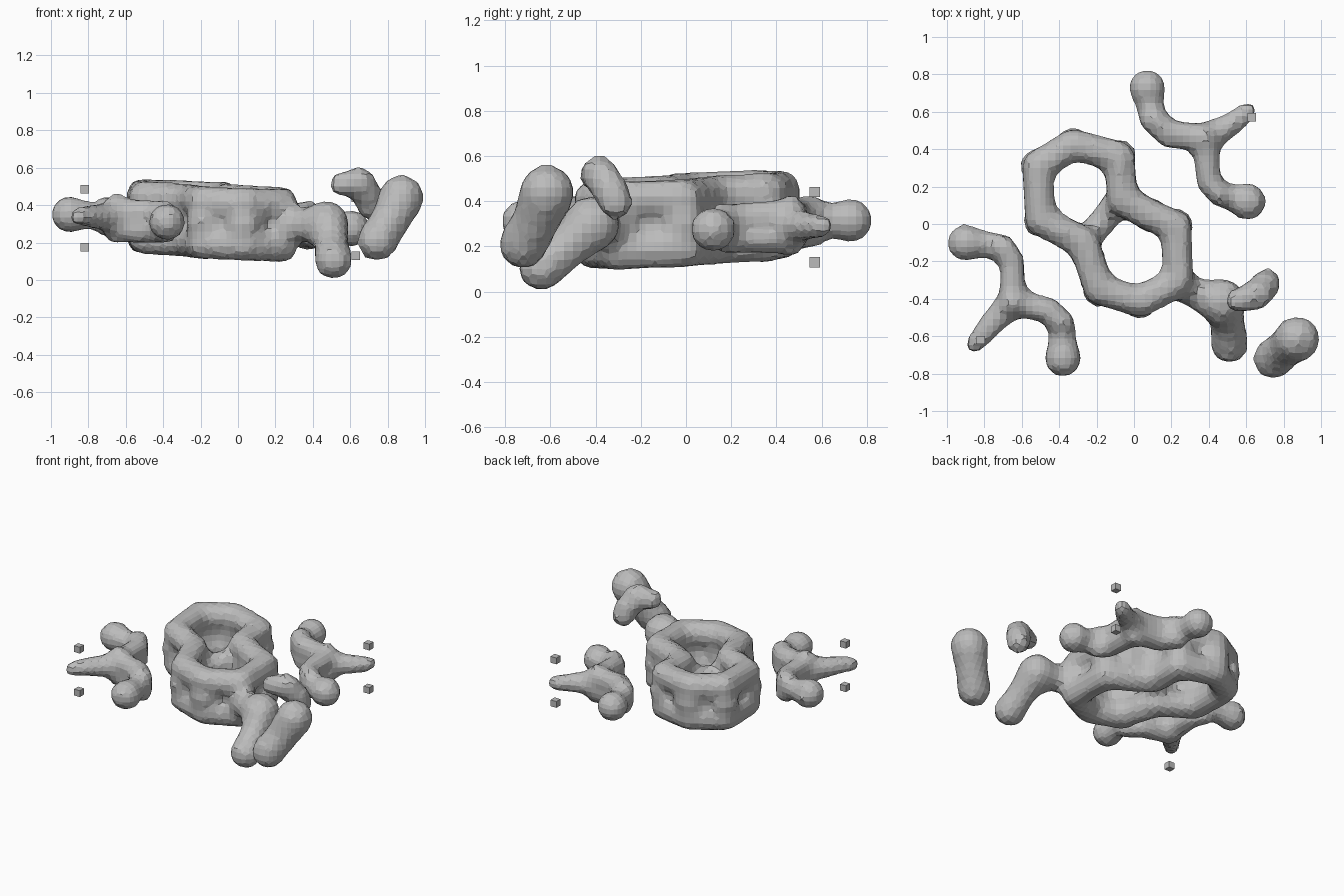
import bpy, bmesh
from mathutils import Vector, Matrix

cube = bpy.data.objects.get("Cube")
if cube:
    bpy.data.objects.remove(cube, do_unlink=True)

GREY = (0.5, 0.5, 0.5, 1)
grey = bpy.data.materials.new("plain grey")
grey.use_nodes = True
grey.diffuse_color = GREY
grey.node_tree.nodes["Principled BSDF"].inputs["Base Color"].default_value = GREY


def finish(name, bm):
    mesh = bpy.data.meshes.new(name)
    bm.to_mesh(mesh)
    bm.free()
    mesh.materials.append(grey)
    obj = bpy.data.objects.new(name, mesh)
    bpy.context.collection.objects.link(obj)
    return obj


def ball(bm, co, r):
    bmesh.ops.create_icosphere(bm, subdivisions=2, radius=r,
                               matrix=Matrix.Translation(co))


def tube(bm, points, lift=0):
    """Sweep a ball of varying radius along points of (x, y, z, radius)."""
    pts = [Vector(p) for p in points]
    for a, b in zip(pts, pts[1:]):
        steps = max(1, round((b - a).length / 0.035))
        for i in range(steps + 1):
            p = a.lerp(b, i / steps)
            ball(bm, (p.x, p.y, p.z + lift), p.w)


def fuse(name, bm, voxel=0.04):
    """Melt the swept balls into one coarse faceted skin."""
    obj = finish(name, bm)
    remesh = obj.modifiers.new("Skin", 'REMESH')
    remesh.mode = 'VOXEL'
    remesh.voxel_size = voxel
    smooth = obj.modifiers.new("Soften", 'SMOOTH')
    smooth.factor = 0.5
    smooth.iterations = 1
    return obj


# Double ring: two stacked loops that meet at the corners
def level(x, y):
    return 0.312 - 0.04 * x + 0.035 * y


outline = [(-.515, .31), (-.325, .425), (-.08, .36), (-.06, .13), (.08, .05),
           (.225, -.01), (.235, -.31), (.03, -.415), (-.185, -.35),
           (-.27, -.1), (-.5, .02), (-.515, .31)]
bm = bmesh.new()
loop = [(x, y, level(x, y), 0.09) for x, y in outline]
for lift in (-0.112, 0.112):
    tube(bm, loop, lift)
for x, y, z, r in loop:
    ball(bm, (x, y, z), 0.1)
# Bridge shared by both rings
tube(bm, [(-.22, -.05, .31, .075), (-.1, .1, .31, .085)])
# Front branch growing out of the ring
tube(bm, [(.27, -.34, .29, .085), (.36, -.385, .29, .09), (.47, -.415, .3, .13),
          (.5, -.52, .2, .095), (.51, -.64, .105, .108)])
fuse("double_ring_with_branch", bm)


# Side branches: a bent trunk with two round ends and a thin arm
def side_branch(name, end_a, trunk, end_b, arm):
    bm = bmesh.new()
    for lift in (-0.045, 0.045):
        tube(bm, trunk, lift)
    tube(bm, [end_a, trunk[0]])
    tube(bm, [trunk[-1], end_b])
    for end in (end_a, end_b):
        ball(bm, end[:3], 0.104)
    tube(bm, arm)
    # Taller knot where the arm leaves the trunk
    x, y, z, r = arm[0]
    for lift in (-0.07, 0.07):
        ball(bm, (x, y, z + lift), 0.07)
    fuse(name, bm, 0.035)


side_branch("right_branch", (-.9, -.1, .35, .092),
            [(-.7, -.12, .34, .068), (-.65, -.2, .33, .068), (-.65, -.42, .32, .078),
             (-.46, -.46, .31, .075), (-.385, -.53, .31, .072)],
            (-.38, -.717, .31, .092),
            [(-.65, -.42, .33, .088), (-.76, -.53, .34, .07), (-.85, -.64, .34, .055)])
side_branch("left_branch", (.07, .728, .315, .092),
            [(.1, .56, .31, .073), (.19, .48, .3, .078), (.38, .46, .29, .08),
             (.4, .22, .28, .07), (.46, .16, .28, .068)],
            (.607, .12, .275, .092),
            [(.38, .46, .29, .088), (.5, .52, .29, .07), (.605, .6, .29, .055)])

# Loose hooked piece above the front branch
bm = bmesh.new()
tube(bm, [(.55, -.41, .51, .07), (.65, -.385, .525, .085),
          (.7, -.33, .44, .085), (.71, -.31, .39, .08)])
fuse("hooked_piece", bm)

# Loose bean at the front corner
bm = bmesh.new()
tube(bm, [(.873, -.615, .44, .128), (.81, -.665, .31, .107), (.745, -.72, .21, .114)])
fuse("bean", bm)

# Tiny chips above and below the tips of the thin arms
for side, x, y, z in (("right", -.82, -.62, .33), ("left", .63, .57, .285)):
    for label, dz in (("upper", .155), ("lower", -.155)):
        bm = bmesh.new()
        bmesh.ops.create_cube(bm, size=0.045,
                              matrix=Matrix.Translation((x, y, z + dz)))
        finish(f"{side}_{label}_chip", bm)
